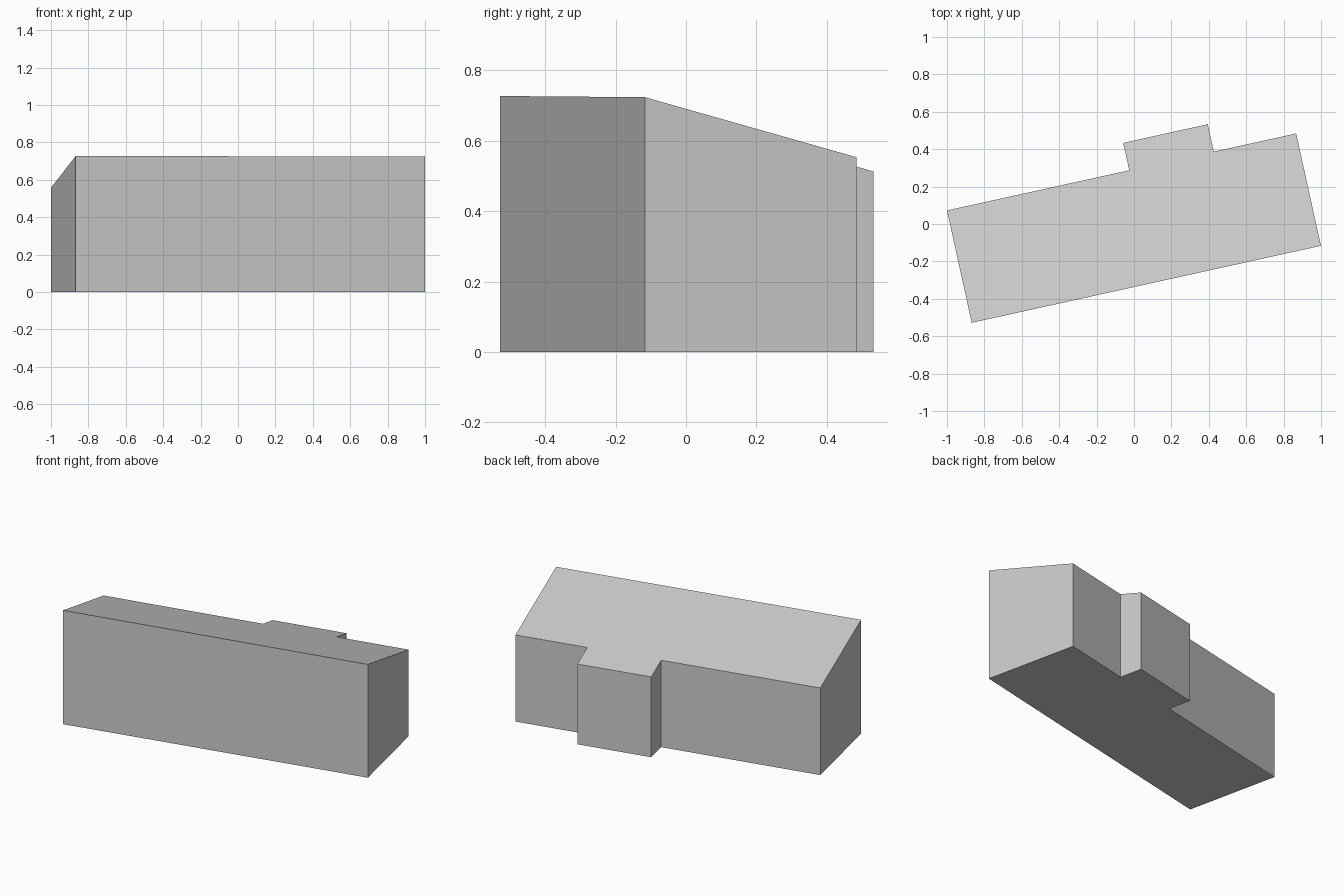
import bpy
import bmesh
import math
from mathutils import Matrix

cube = bpy.data.objects.get("Cube")
if cube:
    bpy.data.objects.remove(cube, do_unlink=True)

# Wall and roof colour
grey = bpy.data.materials.new("plain_grey")
grey.use_nodes = True
colour = (0.6, 0.6, 0.6, 1)
grey.diffuse_color = colour
grey.node_tree.nodes["Principled BSDF"].inputs["Base Color"].default_value = colour

# Building outline, square to its own walls
left, right, front, back = -0.961, 0.951, -0.329, 0.286
bay_left, bay_right, bay_back = 0.037, 0.5, 0.436
outline = [(left, front), (right, front), (right, back), (bay_right, back),
           (bay_right, bay_back), (bay_left, bay_back), (bay_left, back), (left, back)]


def roof_height(x, y):
    """Single-pitch roof falling toward the back."""
    return 0.7255 - 0.277 * (y - front) - 0.0018 * x


# Walls, floor and sloping roof as one closed block
bm = bmesh.new()
floor = [bm.verts.new((x, y, 0)) for x, y in outline]
roof = [bm.verts.new((x, y, roof_height(x, y))) for x, y in outline]
bm.faces.new(floor[::-1])
bm.faces.new(roof)
for i in range(len(outline)):
    j = (i + 1) % len(outline)
    bm.faces.new((floor[i], floor[j], roof[j], roof[i]))
bm.normal_update()

# Turn the building on its plot
bm.transform(Matrix.Rotation(math.radians(12.43), 4, "Z"))

mesh = bpy.data.meshes.new("building_block")
bm.to_mesh(mesh)
bm.free()
mesh.materials.append(grey)
bpy.context.collection.objects.link(bpy.data.objects.new("building_block", mesh))
